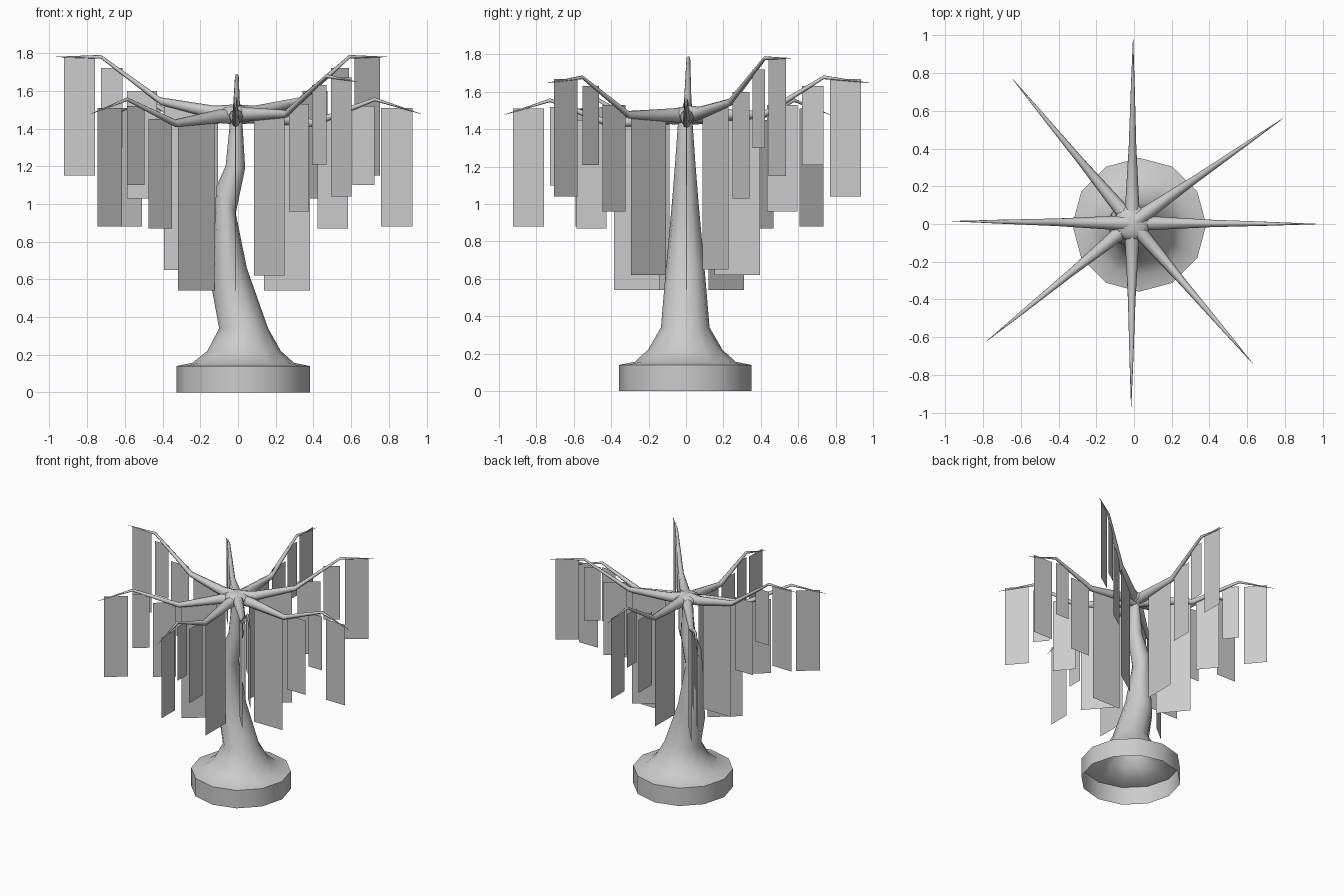
import bpy, bmesh, math
from mathutils import Vector

if "Cube" in bpy.data.objects:
    bpy.data.objects.remove(bpy.data.objects["Cube"])


def add_object(name, bm, smooth=True):
    mesh = bpy.data.meshes.new(name)
    bm.to_mesh(mesh)
    bm.free()
    obj = bpy.data.objects.new(name, mesh)
    bpy.context.collection.objects.link(obj)
    if smooth:
        bpy.ops.object.select_all(action='DESELECT')
        bpy.context.view_layer.objects.active = obj
        obj.select_set(True)
        bpy.ops.object.shade_smooth_by_angle(angle=math.radians(50))
    return obj


def loft(bm, rings, cap_end=True):
    """Bridge a list of equal-length point rings."""
    loops = [[bm.verts.new(p) for p in ring] for ring in rings]
    n = len(loops[0])
    for a, b in zip(loops, loops[1:]):
        for i in range(n):
            j = (i + 1) % n
            bm.faces.new((a[i], a[j], b[j], b[i]))
    if cap_end:
        bm.faces.new(loops[-1])


# Trunk: 12-sided rings (x, z, radius x, radius y, rise of the right side)
trunk_rings = [
    (0.028, 0.0, 0.355, 0.355, 0), (0.028, 0.14, 0.355, 0.355, 0),
    (0.028, 0.157, 0.27, 0.27, 0), (0.032, 0.22, 0.195, 0.20, 0),
    (0.03, 0.34, 0.13, 0.13, 0), (-0.045, 0.60, 0.092, 0.108, 0.06),
    (-0.064, 1.02, 0.052, 0.07, -0.07), (-0.014, 1.195, 0.052, 0.056, -0.005),
    (-0.01, 1.42, 0.034, 0.04, 0), (-0.01, 1.47, 0.034, 0.04, 0)]
bm = bmesh.new()
rings = []
for x, z, rx, ry, tilt in trunk_rings:
    ring = []
    for k in range(12):
        a = math.tau * k / 12
        ring.append((x + rx * math.cos(a), -0.004 + ry * math.sin(a), z + tilt * math.cos(a)))
    rings.append(ring)
loft(bm, rings)
add_object("trunk", bm)

# Crown hub where the branches meet
HUB = Vector((-0.01, 0.005, 0))
bm = bmesh.new()
bmesh.ops.create_uvsphere(bm, u_segments=16, v_segments=8, radius=1)
for v in bm.verts:
    v.co = Vector((v.co.x * 0.095, v.co.y * 0.095, v.co.z * 0.042 + 1.48)) + HUB
add_object("crown_hub", bm)

# Branch shapes: heights at root, first bend, second bend, tip
HEIGHTS = {"high": (1.485, 1.545, 1.78, 1.78),
           "mid": (1.475, 1.478, 1.678, 1.648),
           "low": (1.465, 1.428, 1.555, 1.478)}
# Hanging leaf cards: start, end along the branch, then top/bottom heights
CARD_SPANS = [(0.15, 0.40), (0.44, 0.605), (0.63, 0.75), (0.785, 0.955)]
CARD_HEIGHTS = {"high": [(1.52, 0.65), (1.60, 1.03), (1.72, 1.30), (1.78, 1.15)],
                "mid": [(1.48, 0.62), (1.53, 0.96), (1.63, 1.21), (1.67, 1.04)],
                "low": [(1.435, 0.54), (1.45, 0.87), (1.52, 1.10), (1.51, 0.88)]}
BRANCHES = [(0.97, 0.0, "low"), (0.79, 0.56, "high"), (-0.005, 0.98, "mid"),
            (-0.645, 0.77, "low"), (-0.965, 0.015, "high"), (-0.78, -0.62, "low"),
            (-0.015, -0.97, "low"), (0.63, -0.74, "mid")]

for n, (tx, ty, kind) in enumerate(BRANCHES, 1):
    tip = Vector((tx, ty, 0))
    side = Vector((-(tip - HUB).y, (tip - HUB).x, 0)).normalized()
    h = HEIGHTS[kind]

    # Tapered branch
    bm = bmesh.new()
    rings = []
    for t, z, r in ((0.02, h[0], 0.042), (0.12, h[0], 0.036), (0.42, h[1], 0.02),
                    (0.75, h[2], 0.010), (1.0, h[3], 0.001)):
        c = HUB.lerp(tip, t) + Vector((0, 0, z))
        rings.append([c + side * (r * math.cos(a)) + Vector((0, 0, r * math.sin(a)))
                      for a in (math.tau * k / 8 for k in range(8))])
    loft(bm, rings)
    bmesh.ops.recalc_face_normals(bm, faces=bm.faces)
    add_object(f"branch_{n}", bm)

    # Hanging cards in the plane of the branch
    bm = bmesh.new()
    for (t0, t1), (top, bottom) in zip(CARD_SPANS, CARD_HEIGHTS[kind]):
        p, q = HUB.lerp(tip, t0), HUB.lerp(tip, t1)
        corners = [(p, bottom), (q, bottom), (q, top), (p, top)]
        bm.faces.new([bm.verts.new((c.x, c.y, z)) for c, z in corners])
    add_object(f"hanging_leaves_{n}", bm, smooth=False)
